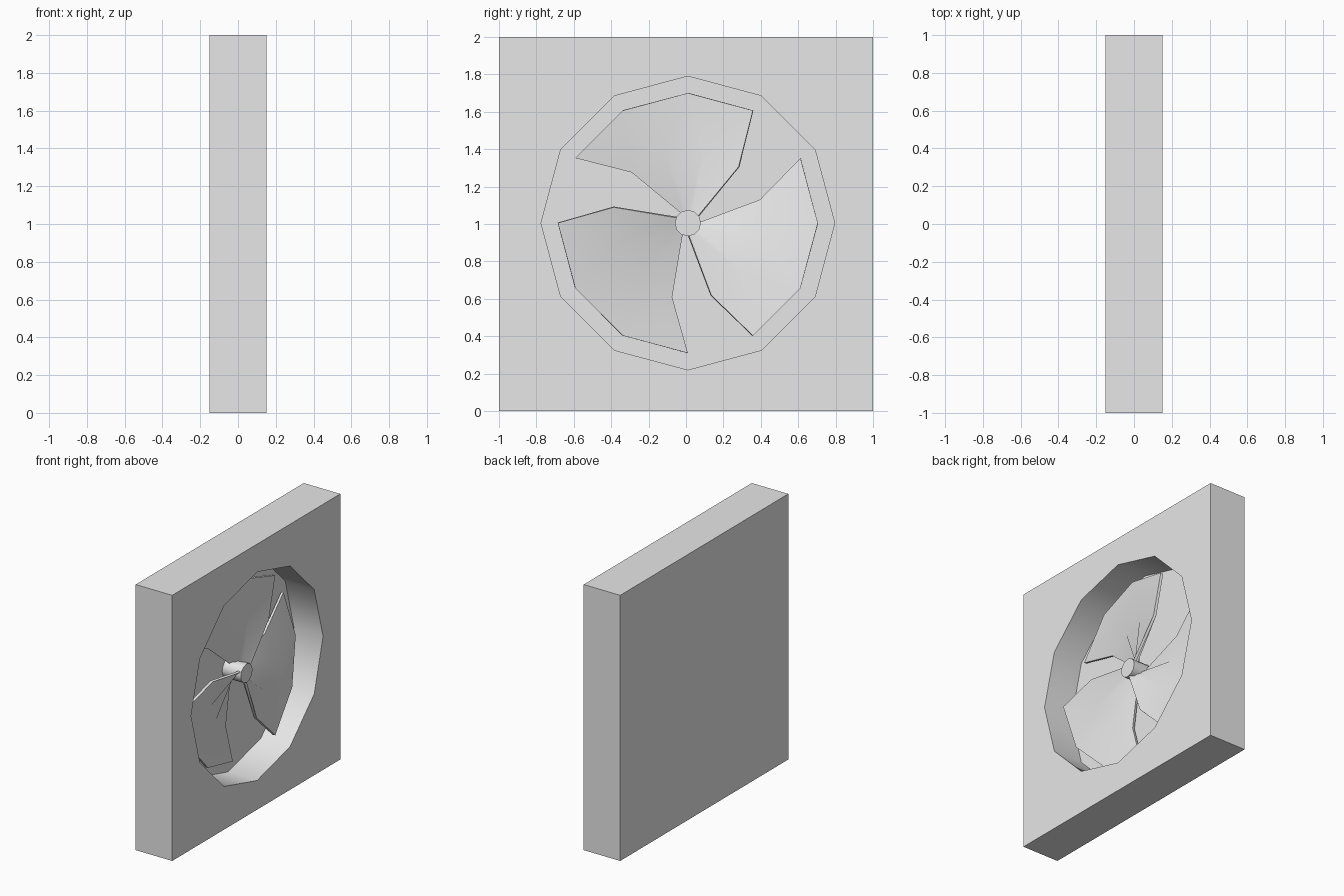
import bpy
import bmesh
from math import cos, sin, radians, pi

CY, CZ = 0.01, 1.005                    # fan axis
HALF, BACK = 0.152, -0.09               # frame half depth, recess floor

if "Cube" in bpy.data.objects:
    bpy.data.objects.remove(bpy.data.objects["Cube"])

grey = bpy.data.materials.new("light_grey")
grey.use_nodes = True
grey.diffuse_color = (0.8, 0.8, 0.8, 1)
grey.node_tree.nodes["Principled BSDF"].inputs["Base Color"].default_value = (0.8, 0.8, 0.8, 1)


def finish(obj, name):
    obj.name = name
    obj.data.materials.clear()
    obj.data.materials.append(grey)
    bpy.ops.object.select_all(action='DESELECT')
    obj.select_set(True)
    bpy.context.view_layer.objects.active = obj
    bpy.ops.object.shade_smooth_by_angle(angle=radians(35))


def x_cylinder(radius, x0, x1, sides):
    bpy.ops.mesh.primitive_cylinder_add(
        vertices=sides, radius=radius, depth=x1 - x0,
        location=((x0 + x1) / 2, CY, CZ), rotation=(0, pi / 2, 0))
    return bpy.context.object


# Square frame with a twelve-sided blind recess on the +x side
cutter = x_cylinder(0.785, BACK, 0.4, 12)
cutter.hide_render = True
bpy.ops.mesh.primitive_cube_add(size=2, location=(0, 0, 1))
frame = bpy.context.object
frame.scale.x = HALF
bpy.ops.object.transform_apply(location=False, rotation=False, scale=True)
cut = frame.modifiers.new("recess", 'BOOLEAN')
cut.operation = 'DIFFERENCE'
cut.solver = 'EXACT'
cut.object = cutter
bpy.ops.object.modifier_apply(modifier=cut.name)
bpy.data.objects.remove(cutter)
finish(frame, "frame")

# Hub
finish(x_cylinder(0.07, BACK, 0.065, 12), "hub")

# Swept blades: rings of (radius, leading angle), each spanning a quarter turn
RINGS = [(0.05, 0), (0.405, 18), (0.695, 30)]
for n in range(3):
    bm = bmesh.new()
    grid = []
    for radius, lead in RINGS:
        row = []
        for j in range(4):
            a = radians(lead - 30 * j + 120 * n)
            x = -0.05 + 0.11 * j / 3
            row.append(bm.verts.new((x, CY + radius * cos(a), CZ + radius * sin(a))))
        grid.append(row)
    for inner, outer in zip(grid, grid[1:]):
        for j in range(3):
            bm.faces.new((inner[j], inner[j + 1], outer[j + 1], outer[j]))
    mesh = bpy.data.meshes.new("blade")
    bm.to_mesh(mesh)
    bm.free()
    blade = bpy.data.objects.new("blade", mesh)
    bpy.context.collection.objects.link(blade)
    finish(blade, f"blade_{n + 1}")
    # Thickness grows backward from the visible surface
    solid = blade.modifiers.new("thickness", 'SOLIDIFY')
    solid.thickness = 0.02
    solid.offset = -1
    bpy.context.view_layer.objects.active = blade
    bpy.ops.object.modifier_apply(modifier=solid.name)
    finish(blade, f"blade_{n + 1}")
